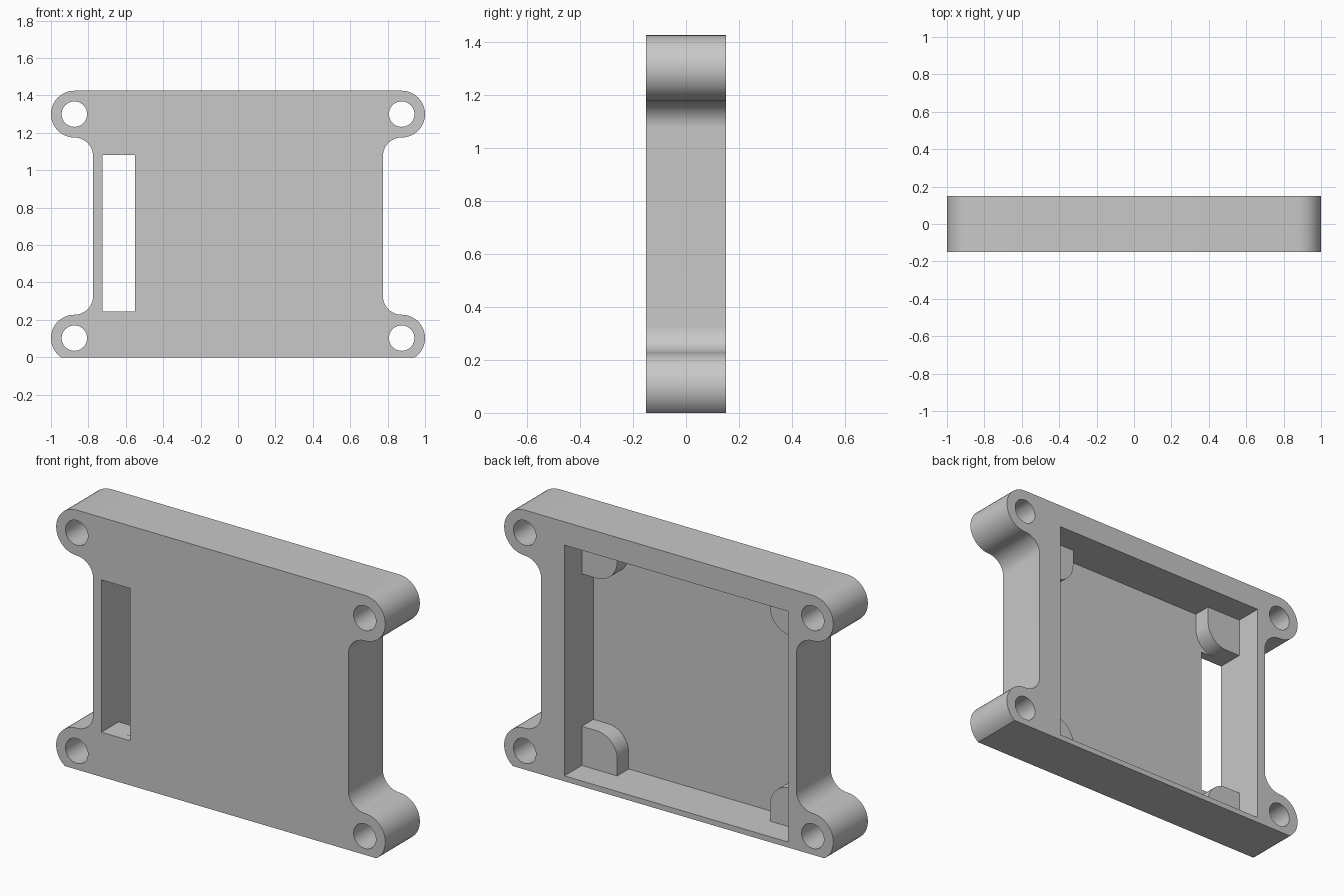
import bpy, bmesh
from math import radians, cos, sin, asin, degrees

if "Cube" in bpy.data.objects:
    bpy.data.objects.remove(bpy.data.objects["Cube"])

grey = bpy.data.materials.new("plain_grey")
grey.use_nodes = True
COLOUR = (0.58, 0.58, 0.58, 1)
grey.diffuse_color = COLOUR
grey.node_tree.nodes["Principled BSDF"].inputs["Base Color"].default_value = COLOUR

# Main sizes
HALF_Y = 0.15                       # half thickness
FLOOR_Y = -0.10                     # inner face of the front panel
LUG_X, LUG_R, HOLE_R = 0.875, 0.125, 0.068
LOW_Z, HIGH_Z = 0.1025, 1.30        # lug centres
FILLET = 0.10
POCKET_X, POCKET_Z = (-0.725, 0.633), (0.03, 1.297)
PAD, PAD_R = 0.215, 0.125
SLOT_X = (-0.725, -0.55)


def arc(cx, cz, r, start, end, n=20):
    angles = [radians(start + (end - start) * i / n) for i in range(n + 1)]
    return [(cx + r * cos(a), cz + r * sin(a)) for a in angles]


def rect(xs, zs):
    return [(xs[0], zs[0]), (xs[1], zs[0]), (xs[1], zs[1]), (xs[0], zs[1])]


def prism(name, profile, y0, y1):
    """Extrude an x-z profile from y0 to y1."""
    bm = bmesh.new()
    face = bm.faces.new([bm.verts.new((x, y0, z)) for x, z in profile])
    grown = bmesh.ops.extrude_face_region(bm, geom=[face])["geom"]
    verts = [v for v in grown if isinstance(v, bmesh.types.BMVert)]
    bmesh.ops.translate(bm, vec=(0, y1 - y0, 0), verts=verts)
    bmesh.ops.recalc_face_normals(bm, faces=bm.faces)
    mesh = bpy.data.meshes.new(name)
    bm.to_mesh(mesh)
    bm.free()
    mesh.materials.append(grey)
    obj = bpy.data.objects.new(name, mesh)
    bpy.context.collection.objects.link(obj)
    return obj


def activate(obj):
    bpy.ops.object.select_all(action='DESELECT')
    obj.select_set(True)
    bpy.context.view_layer.objects.active = obj


def cut(target, profile, y0, y1):
    cutter = prism("cutter", profile, y0, y1)
    cutter.hide_render = True
    mod = target.modifiers.new("cut", 'BOOLEAN')
    mod.operation, mod.solver, mod.object = 'DIFFERENCE', 'EXACT', cutter
    activate(target)
    bpy.ops.object.modifier_apply(modifier=mod.name)
    bpy.data.objects.remove(cutter)


# Outer outline: one side, then its mirror image
flat_angle = -degrees(asin(LOW_Z / LUG_R))
side = arc(LUG_X, LOW_Z, LUG_R, flat_angle, 90)
side += arc(LUG_X, LOW_Z + LUG_R + FILLET, FILLET, 270, 180)
side += arc(LUG_X, HIGH_Z - LUG_R - FILLET, FILLET, 180, 90)
side += arc(LUG_X, HIGH_Z, LUG_R, -90, 90)[1:]
side = [p for i, p in enumerate(side)
        if i == 0 or abs(p[0] - side[i - 1][0]) + abs(p[1] - side[i - 1][1]) > 1e-5]
case = prism("case_body", side + [(-x, z) for x, z in reversed(side)], -HALF_Y, HALF_Y)

# Rear pocket, side slot and screw holes
cut(case, rect(POCKET_X, POCKET_Z), FLOOR_Y, HALF_Y + 0.1)
cut(case, rect((SLOT_X[0], SLOT_X[1]), (POCKET_Z[0] + PAD, POCKET_Z[1] - PAD)),
    -HALF_Y - 0.1, FLOOR_Y + 0.1)
for x in (-LUG_X, LUG_X):
    for z in (LOW_Z, HIGH_Z):
        cut(case, arc(x, z, HOLE_R, 0, 360, 40)[:-1], -HALF_Y - 0.1, HALF_Y + 0.1)

# Rounded support pads in the pocket corners
parts = [case]
SINK = 0.01
centre = PAD - PAD_R
pad_shape = [(-SINK, -SINK), (PAD, -SINK)] + arc(centre, centre, PAD_R, 0, 90) + [(-SINK, PAD)]
for x, sx, side_name in ((POCKET_X[0], 1, "right"), (POCKET_X[1], -1, "left")):
    for z, sz, level in ((POCKET_Z[0], 1, "lower"), (POCKET_Z[1], -1, "upper")):
        profile = [(x + sx * u, z + sz * v) for u, v in pad_shape]
        parts.append(prism(f"{level}_{side_name}_pad", profile, FLOOR_Y, 0.0))

for obj in parts:
    activate(obj)
    bpy.ops.object.shade_smooth_by_angle(angle=radians(30))
